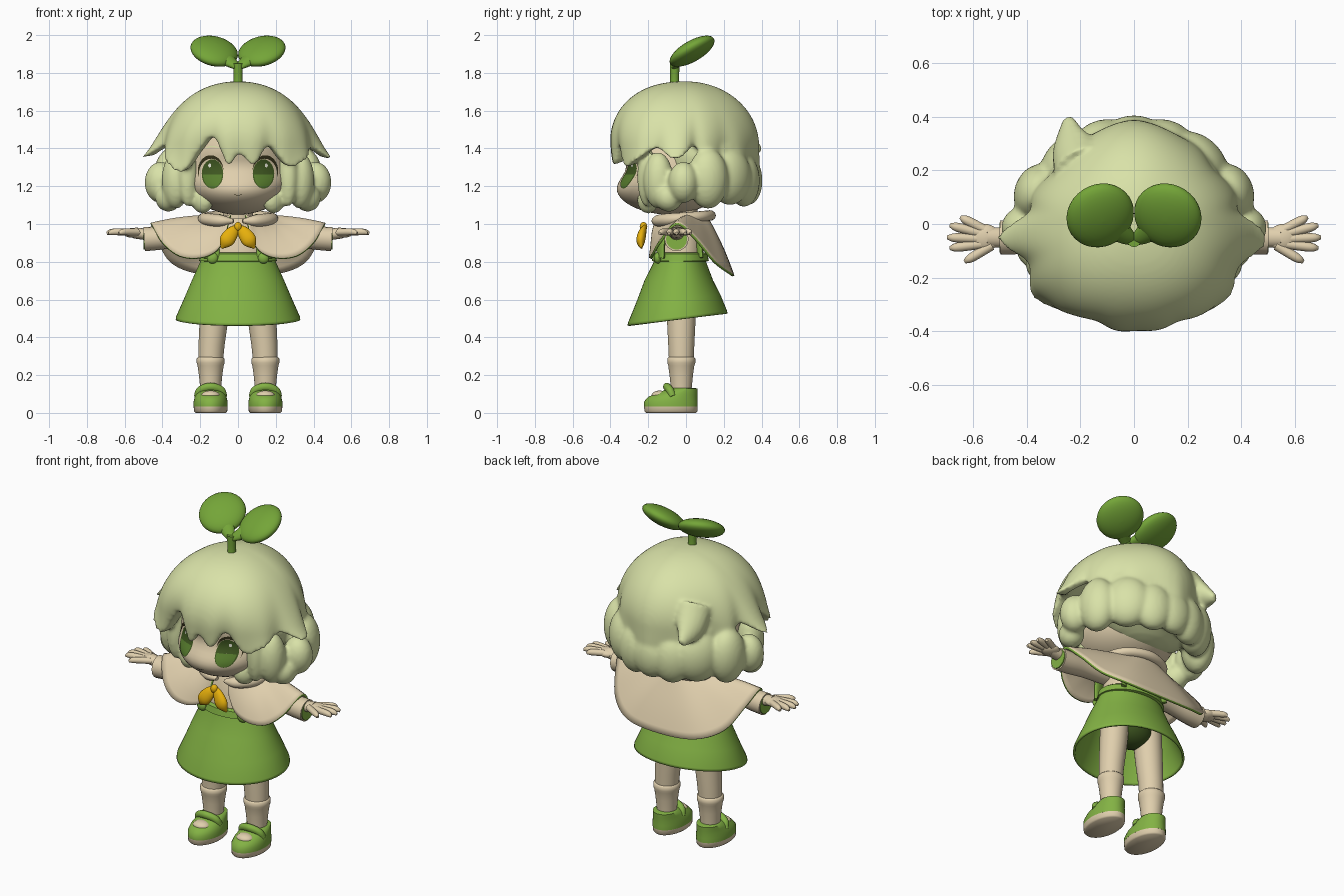
import bpy, bmesh, math
from math import sin, cos, pi, radians, exp, sqrt
from mathutils import Vector, Matrix

if "Cube" in bpy.data.objects:
    bpy.data.objects.remove(bpy.data.objects["Cube"])


def material(name, *srgb):
    m = bpy.data.materials.new(name)
    lin = [((c / 255 + 0.055) / 1.055) ** 2.4 for c in srgb] + [1]
    m.diffuse_color = lin
    m.use_nodes = True
    m.node_tree.nodes["Principled BSDF"].inputs["Base Color"].default_value = lin
    return m


HAIR = material("pale_green_hair", 217, 226, 168)
CREAM = material("cream", 224, 207, 173)
GREEN = material("dress_green", 131, 178, 68)
LEAF = material("leaf_green", 116, 165, 56)
GOLD = material("golden_yellow", 232, 177, 12)
DARK = material("dark_lash", 56, 52, 28)
IRIS = material("dark_iris", 62, 86, 32)
GLOW = material("light_iris", 88, 126, 46)
WHITE = material("eye_highlight", 240, 240, 225)


def make(name, parts, *mats, angle=50):
    """Join (vertices, faces) parts into one object."""
    bm = bmesh.new()
    for verts, faces in parts:
        vs = [bm.verts.new(v) for v in verts]
        for f in faces:
            bm.faces.new([vs[i] for i in f])
    bmesh.ops.recalc_face_normals(bm, faces=bm.faces)
    for f in bm.faces:
        f.smooth = True
    me = bpy.data.meshes.new(name)
    bm.to_mesh(me)
    bm.free()
    me.set_sharp_from_angle(angle=radians(angle))
    for m in mats:
        me.materials.append(m)
    ob = bpy.data.objects.new(name, me)
    bpy.context.collection.objects.link(ob)
    return ob


def loft(rings, closed=True, cap=True):
    n = len(rings[0])
    verts = [p for r in rings for p in r]
    faces = [(k * n + i, k * n + (i + 1) % n, (k + 1) * n + (i + 1) % n, (k + 1) * n + i)
             for k in range(len(rings) - 1) for i in range(n if closed else n - 1)]
    if cap:
        faces += [tuple(range(n)), tuple(range((len(rings) - 1) * n, len(rings) * n))]
    return verts, faces


def oval(cx, cy, z, rx, ry, n=40):
    return [Vector((cx + rx * cos(2 * pi * i / n), cy + ry * sin(2 * pi * i / n), z)) for i in range(n)]


def ball(c, r, rot=None, fn=None, n=32):
    rot, c = rot or Matrix.Identity(3), Vector(c)
    rings = []
    for k in range(n // 2 + 1):
        t = 0.02 + (pi - 0.04) * k / (n // 2)
        unit = [Vector((sin(t) * cos(2 * pi * i / n), sin(t) * sin(2 * pi * i / n), cos(t))) for i in range(n)]
        rings.append([fn(u) if fn else c + rot @ Vector((u.x * r[0], u.y * r[1], u.z * r[2])) for u in unit])
    return loft(rings)


def spline(pts, steps=6):
    """Smooth path through points of any dimension."""
    p = [Vector(q) for q in pts]
    p = [2 * p[0] - p[1]] + p + [2 * p[-1] - p[-2]]
    out = []
    for a, b, c, d in zip(p, p[1:], p[2:], p[3:]):
        for k in range(steps):
            t = k / steps
            out.append(0.5 * (2 * b + (c - a) * t + (2 * a - 5 * b + 4 * c - d) * t * t + (3 * b - a - 3 * c + d) * t ** 3))
    return out + [p[-2]]


def sweep(pts, ref, flat=1.0, n=16):
    """Tapered tube; each point is x, y, z, radius."""
    path, ref, rings = spline(pts), Vector(ref), []
    for i, q in enumerate(path):
        t = (path[min(i + 1, len(path) - 1)] - path[max(i - 1, 0)]).to_3d()
        side = t.cross(ref).normalized()
        up = side.cross(t).normalized()
        r = max(q[3], 0.002)
        rings.append([q.to_3d() + side * r * cos(2 * pi * j / n) + up * r * flat * sin(2 * pi * j / n) for j in range(n)])
    return loft(rings)


# Head with a soft eye hollow
def depth(z):
    return 0.315 - 0.085 * exp(-((z - 1.3) / 0.1) ** 2)


def face_point(u):
    z = 1.25 + u.z * (0.2 if u.z < 0 else 0.3)
    return Vector((u.x * 0.28, -0.09 + u.y * (depth(z) if u.y < 0 else 0.3), z))


make("head", [ball((0, 0, 0), (1, 1, 1), fn=face_point, n=64)], CREAM)
make("neck", [loft([oval(0, -0.02, z, 0.08, 0.08) for z in (0.95, 1.12)])], CREAM)


# Painted face details that follow the head surface
def on_face(x, z, lift):
    s = sqrt(max(0, 1 - (x / 0.28) ** 2 - ((z - 1.25) / (0.2 if z < 1.25 else 0.3)) ** 2))
    return Vector((x, -0.09 - s * depth(z) - lift, z))


def band(cx, cz, rx, rz, a0, a1, inner, outer, lift, n=32):
    rows = []
    for k in range(7):
        row = []
        for i in range(n + 1):
            a = radians(a0 + (a1 - a0) * i / n)
            taper = sin(pi * i / n) if inner > 0.5 else 1
            g = inner + (outer - inner) * k / 6 * taper
            row.append(on_face(cx + rx * g * cos(a), cz + rz * g * sin(a), lift))
        rows.append(row)
    return loft(rows, closed=False, cap=False)


for s, side in ((1, "left"), (-1, "right")):
    x = s * 0.135
    out = (-15, 165) if s > 0 else (15, 195)
    make(side + "_eye_iris", [band(x, 1.265, 0.057, 0.077, 0, 360, 0.02, 1, 0.003)], IRIS)
    make(side + "_eye_glow", [band(x, 1.262, 0.05, 0.07, 180, 360, 0.02, 1, 0.005)], GLOW)
    make(side + "_eye_highlight", [band(x + s * 0.015, 1.31, 0.008, 0.01, 0, 360, 0.02, 1, 0.007)], WHITE)
    make(side + "_lash", [band(x + s * 0.006, 1.265, 0.068, 0.083, *out, 0.97, 1.2, 0.006)], DARK)
    make(side + "_brow", [band(x, 1.38, 0.06, 0.03, 40, 140, 0.9, 1.1, 0.004)], HAIR)
make("mouth", [band(0, 1.165, 0.035, 0.012, 215, 325, 0.9, 1.15, 0.003)], DARK)


# Hair: a draped crown with a pointed hem, curls below, fused into one soft shape
def around(az, r, z):
    a = radians(az)
    return Vector((r * sin(a), -r * cos(a), z))


def curl(az, r, z, w, d, h):
    return ball(around(az, r, z), (w, d, h), Matrix.Rotation(radians(az), 3, "Z"))


def crown_point(az, hem, flare, t):
    front = max(cos(radians(az)), 0)
    base = 0.385 + 0.025 * front + (0.022 if front else -0.025) * sin(radians(2 * az)) ** 2
    z = 1.755 - (1.755 - hem) * t * t
    dome = max(0, 1 - (max(z - 1.42, 0) / 0.335) ** 2) ** (0.5 - 0.08 * front)
    return around(az, base * dome + flare * t ** 6, z)


# Hem knots: direction, height, outward flare
knots = [(-180, 1.22, 0.01), (-160, 1.24, -0.01), (-140, 1.24, 0.02), (-122, 1.3, -0.01), (-108, 1.28, 0.04),
         (-97, 1.41, 0.01), (-84, 1.35, 0.125), (-70, 1.41, 0.02), (-56, 1.33, 0.05), (-44, 1.27, 0.01),
         (-33, 1.38, -0.03), (-20, 1.46, -0.03), (-8, 1.31, -0.02), (1, 1.37, -0.02), (13, 1.31, -0.02),
         (25, 1.41, -0.03), (40, 1.3, 0), (54, 1.34, 0.03), (68, 1.4, 0.02), (84, 1.34, 0.12), (97, 1.41, 0.01),
         (108, 1.28, 0.04), (124, 1.32, -0.01), (140, 1.26, 0.03), (160, 1.23, -0.01), (180, 1.22, 0.01)]
path = spline(knots)[:-1]
crown = [[crown_point(*k, t / 40) for k in path] for t in range(1, 41)]
for shrink, blend in ((0.86, 0.1), (0.6, 1)):
    crown.append([Vector((p.x * shrink, p.y * shrink, p.z + (1.5 - p.z) * blend)) for p in crown[39]])
hair = [loft(crown), ball((0, 0.1, 1.36), (0.34, 0.26, 0.25)),
        curl(180, 0.33, 1.23, 0.11, 0.075, 0.13),
        sweep([(*around(-136, 0.3, 1.54), 0.1), (*around(-142, 0.38, 1.44), 0.08), (*around(-148, 0.465, 1.385), 0.025)],
              around(-142, 1, 0), 0.7)]
for s in (1, -1):
    hair += [curl(s * az, *v) for az, *v in (
        (43, 0.275, 1.125, 0.065, 0.05, 0.07), (52, 0.335, 1.25, 0.05, 0.055, 0.16),
        (66, 0.36, 1.23, 0.08, 0.075, 0.15), (76, 0.38, 1.14, 0.075, 0.07, 0.075),
        (88, 0.41, 1.22, 0.08, 0.085, 0.11), (108, 0.375, 1.24, 0.11, 0.09, 0.16),
        (134, 0.335, 1.25, 0.13, 0.09, 0.15), (158, 0.33, 1.23, 0.11, 0.08, 0.14))]
hair_ob = make("hair", hair, HAIR)
mod = hair_ob.modifiers.new("fuse", "REMESH")
mod.mode, mod.voxel_size, mod.use_smooth_shade = "VOXEL", 0.011, True
mod = hair_ob.modifiers.new("soften", "SMOOTH")
mod.factor, mod.iterations = 0.5, 8

# Sprout on top
make("sprout_stem", [sweep([(0, -0.06, 1.69, 0.034), (0, -0.06, 1.76, 0.024), (0, -0.06, 1.85, 0.026)], (0, 1, 0))], LEAF)
for s in (1, -1):
    tilt = Vector((0, 0, 1)).rotation_difference(Vector((-0.24 * s, -0.58, 1))).to_matrix()
    make("sprout_leaf", [ball((s * 0.126, 0.032, 1.915), (0.128, 0.134, 0.05), tilt),
                         sweep([(0, -0.06, 1.83, 0.022), (s * 0.03, -0.045, 1.85, 0.035),
                                (s * 0.09, 0, 1.89, 0.06)], (0, -0.5, 1), 0.6)], LEAF)

# Shirt body, dress, band, straps and buttons
make("shirt", [loft([oval(0, -0.03, *v) for v in ((0.78, 0.175, 0.125), (0.95, 0.165, 0.12), (1.03, 0.1, 0.08))])], CREAM)
skirt = [oval(0, c, z, rx, ry, 64) for z, rx, ry, c in (
    (0.495, 0.33, 0.265, -0.045), (0.51, 0.328, 0.262, -0.045), (0.6, 0.288, 0.225, -0.043),
    (0.7, 0.245, 0.182, -0.038), (0.8, 0.2, 0.138, -0.032), (0.85, 0.186, 0.133, -0.03))]
for ring in skirt[:3]:
    for p in ring:
        p.z += (p.y + 0.04) * 0.12
make("skirt", [loft(skirt, cap=False)], GREEN).modifiers.new("cloth", "SOLIDIFY").thickness = 0.012
make("waistband", [loft([oval(0, -0.03, z, rx, rx - 0.055) for z, rx in (
    (0.8, 0.19), (0.805, 0.206), (0.842, 0.198), (0.85, 0.18))])], GREEN)
make("underwear", [ball((0, -0.03, 0.63), (0.13, 0.1, 0.09))], IRIS)
for s in (1, -1):
    make("strap", [sweep([(s * 0.14, -0.135, 0.82, 0.046), (s * 0.14, -0.125, 0.93, 0.044),
                          (s * 0.11, -0.07, 1.02, 0.03), (s * 0.11, 0.05, 1.0, 0.03),
                          (s * 0.13, 0.075, 0.82, 0.034)], (s * 0.4, -1, 0.3), 0.35)], GREEN)
    make("button", [ball((s * 0.135, -0.15, 0.82), (0.03, 0.02, 0.03))], GREEN)

# Cape: collar ring to a draped hem, open at the front
hem = [(0.06, -0.175, 0.95), (0.11, -0.185, 0.86), (0.2, -0.19, 0.82), (0.31, -0.18, 0.83), (0.4, -0.14, 0.9),
       (0.46, -0.05, 1.0), (0.43, 0.05, 0.92), (0.36, 0.15, 0.8), (0.22, 0.23, 0.74), (0, 0.25, 0.725)]
hem = spline(hem + [(-x, y, z) for x, y, z in hem[-2::-1]], 5)
rows = [[] for k in range(11)]
for i, h in enumerate(hem):
    top = around(18 + 324 * i / (len(hem) - 1), 0.125, 1.045)
    top.y -= 0.02
    for k, row in enumerate(rows):
        bulge = sin(pi * k / 10)
        q = top.lerp(h, k / 10)
        q.z += 0.008 * bulge
        q.xy *= 1 + 0.03 * bulge
        row.append(q)
cape = make("cape", [loft(rows, closed=False, cap=False)], CREAM, GREEN)
mod = cape.modifiers.new("cloth", "SOLIDIFY")
mod.thickness, mod.offset, mod.material_offset_rim = 0.014, 0, 1
make("collar", [sweep([(*(around(az, 0.145, 1.03 - 0.015 * cos(radians(az))) + Vector((0.03 * sin(radians(az)), -0.02, 0))), r)
                       for az, r in ((8, 0.012), (30, 0.036), (60, 0.04), (90, 0.036), (135, 0.033), (180, 0.033),
                                     (225, 0.033), (270, 0.036), (300, 0.04), (330, 0.036), (352, 0.012))],
                      (0, 0, 1), 0.85)], CREAM)

# Neck bow
for s in (1, -1):
    make("bow_tail", [sweep([(0, -0.215, 0.99, 0.012), (s * 0.03, -0.23, 0.955, 0.034),
                             (s * 0.062, -0.24, 0.91, 0.038), (s * 0.088, -0.235, 0.872, 0.006)], (0, 1, 0), 0.6)], GOLD)
make("bow_knot", [ball((0, -0.225, 0.985), (0.021, 0.02, 0.025))], GOLD)

# Arms, hands, legs and shoes
for s, side in ((1, "left"), (-1, "right")):
    make(side + "_sleeve", [sweep([(s * x, -0.05, z, r) for x, z, r in (
        (0.12, 0.95, 0.06), (0.3, 0.935, 0.056), (0.42, 0.925, 0.062), (0.497, 0.92, 0.064))], (0, 0, 1))], CREAM)
    make(side + "_sleeve_lining", [sweep([(s * x, -0.05, 0.92, 0.056) for x in (0.49, 0.501)], (0, 0, 1))], GREEN)
    hand = [ball((s * 0.555, -0.05, 0.953), (0.055, 0.05, 0.026)),
            sweep([(s * 0.45, -0.05, 0.94, 0.038), (s * 0.55, -0.05, 0.953, 0.037)], (0, 0, 1), 0.8)]
    for x0, y0, x1, y1 in ((0.56, -0.02, 0.645, 0.025), (0.57, -0.035, 0.685, -0.005), (0.57, -0.055, 0.695, -0.05),
                           (0.57, -0.075, 0.685, -0.09), (0.53, -0.08, 0.63, -0.14)):
        xm, ym = (x0 + 3 * x1) / 4, (y0 + 3 * y1) / 4
        hand.append(sweep([(s * x0, y0, 0.957, 0.018), (s * xm, ym, 0.958, 0.017), (s * x1, y1, 0.95, 0.008)], (0, 0, 1)))
    make(side + "_hand", hand, CREAM)
    make(side + "_leg", [loft([oval(s * x, -0.025, z, r, r) for z, x, r in (
        (0.65, 0.115, 0.08), (0.5, 0.127, 0.076), (0.36, 0.14, 0.069), (0.29, 0.144, 0.066))])], CREAM)
    make(side + "_sock", [loft([oval(s * 0.145, -0.025, z, r, r) for z, r in (
        (0.295, 0.066), (0.287, 0.074), (0.265, 0.074), (0.25, 0.069), (0.2, 0.062), (0.13, 0.055), (0.06, 0.052))])], CREAM)
    x = s * 0.145
    make(side + "_sole", [loft([oval(x, -0.08, z, r, r + 0.052) for z, r in ((0, 0.08), (0.008, 0.088), (0.036, 0.09))])], CREAM)
    make(side + "_shoe", [loft([oval(x, c, z, rx, ry) for z, rx, ry, c in (
        (0.034, 0.09, 0.142, -0.08), (0.06, 0.09, 0.142, -0.08), (0.085, 0.084, 0.13, -0.07),
        (0.108, 0.076, 0.104, -0.042), (0.128, 0.068, 0.078, -0.016), (0.133, 0.056, 0.062, -0.016))])], GREEN)
    make(side + "_foot", [ball((x, -0.14, 0.092), (0.05, 0.042, 0.026))], CREAM)
    make(side + "_shoe_strap", [sweep([(x + dx, y, z, 0.023) for dx, y, z in (
        (-0.066, -0.07, 0.085), (-0.052, -0.085, 0.12), (0, -0.1, 0.137), (0.052, -0.085, 0.12), (0.066, -0.07, 0.085))],
        (0, 1, 0.4), 0.9)], GREEN)
